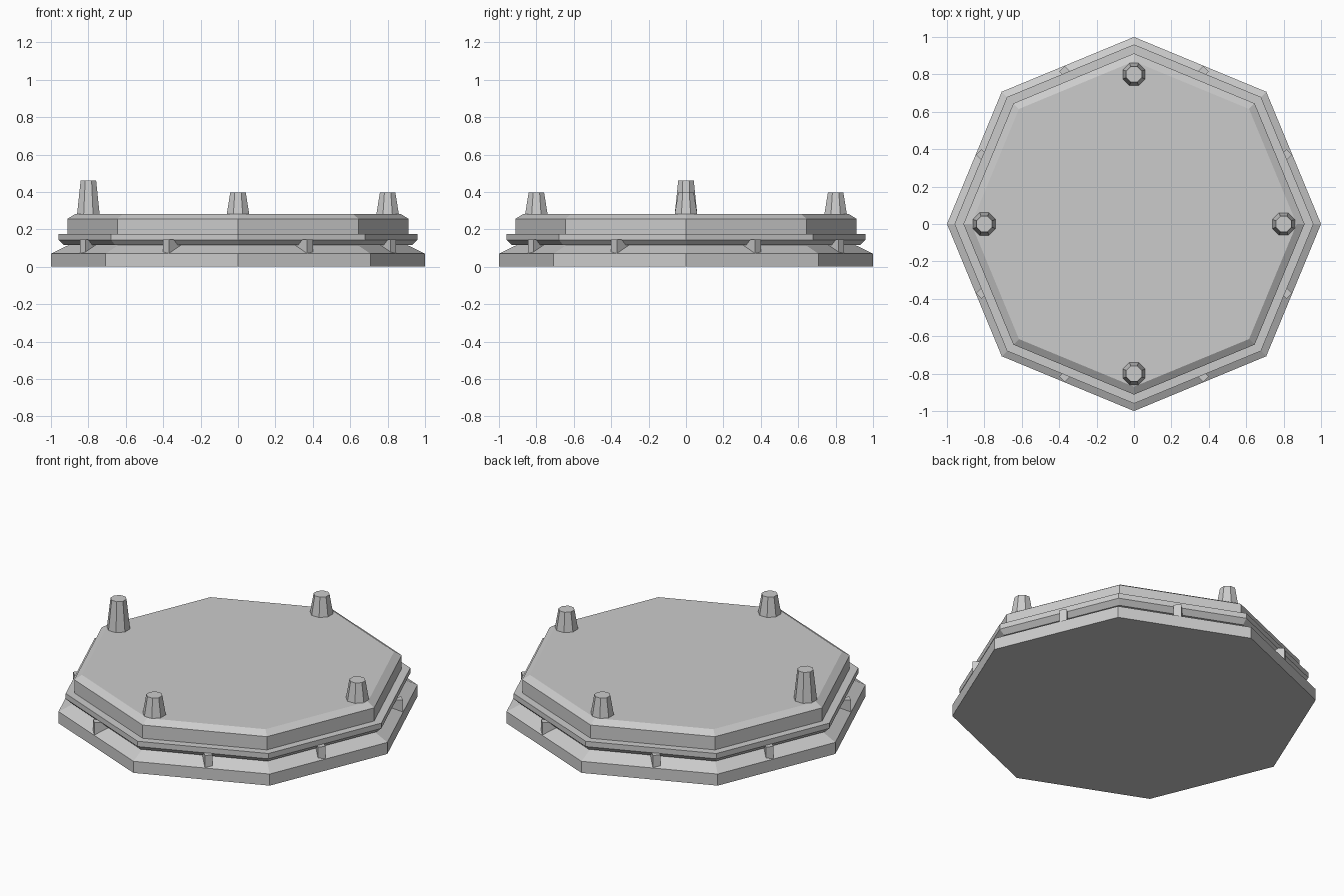
import bpy, bmesh, math
from mathutils import Vector

if "Cube" in bpy.data.objects:
    bpy.data.objects.remove(bpy.data.objects["Cube"])


def make_object(name, bm):
    bmesh.ops.recalc_face_normals(bm, faces=bm.faces[:])
    mesh = bpy.data.meshes.new(name)
    bm.to_mesh(mesh)
    bm.free()
    obj = bpy.data.objects.new(name, mesh)
    bpy.context.collection.objects.link(obj)
    return obj


def stacked_octagon(name, profile, centre=(0, 0), turn=0.0):
    """Eight-sided solid from (radius, height) pairs, bottom to top."""
    bm = bmesh.new()
    rings = []
    for r, z in profile:
        rings.append([bm.verts.new((centre[0] + r * math.cos(turn + i * math.pi / 4),
                                    centre[1] + r * math.sin(turn + i * math.pi / 4), z))
                      for i in range(8)])
    for a, b in zip(rings, rings[1:]):
        for i in range(8):
            j = (i + 1) % 8
            bm.faces.new((a[i], a[j], b[j], b[i]))
    bm.faces.new(rings[0][::-1])
    bm.faces.new(rings[-1])
    return make_object(name, bm)


def strut(name, tip, out, width=0.042, length=0.13, z0=0.07, z1=0.145):
    """Small upright block running inward from its tip."""
    out = Vector(out).normalized()
    side = Vector((-out.y, out.x)) * width / 2
    tip = Vector(tip)
    back = tip - out * length
    plan = [tip - side, tip + side, back + side, back - side]
    bm = bmesh.new()
    low = [bm.verts.new((p.x, p.y, z0)) for p in plan]
    high = [bm.verts.new((p.x, p.y, z1)) for p in plan]
    for i in range(4):
        j = (i + 1) % 4
        bm.faces.new((low[i], low[j], high[j], high[i]))
    bm.faces.new(low[::-1])
    bm.faces.new(high)
    return make_object(name, bm)


# Base, waist, flange and chamfered deck in one stepped profile
stacked_octagon("platform", [
    (1.0, 0.0), (1.0, 0.07), (0.905, 0.116), (0.93, 0.116), (0.96, 0.144),
    (0.96, 0.176), (0.912, 0.176), (0.912, 0.256), (0.87, 0.282)])

# Struts in the groove, two per quarter
for sx in (-1, 1):
    for sy in (-1, 1):
        for x, y in ((0.385, 0.83), (0.83, 0.385)):
            strut("groove_strut", (sx * x, sy * y), (sx, sy))

# Tapered pegs on the deck, the left one taller
for x, y, top in ((-0.8, 0, 0.46), (0.8, 0, 0.396), (0, -0.8, 0.396), (0, 0.8, 0.396)):
    stacked_octagon("deck_peg", [(0.066, 0.275), (0.045, top)], (x, y), math.pi / 8)
